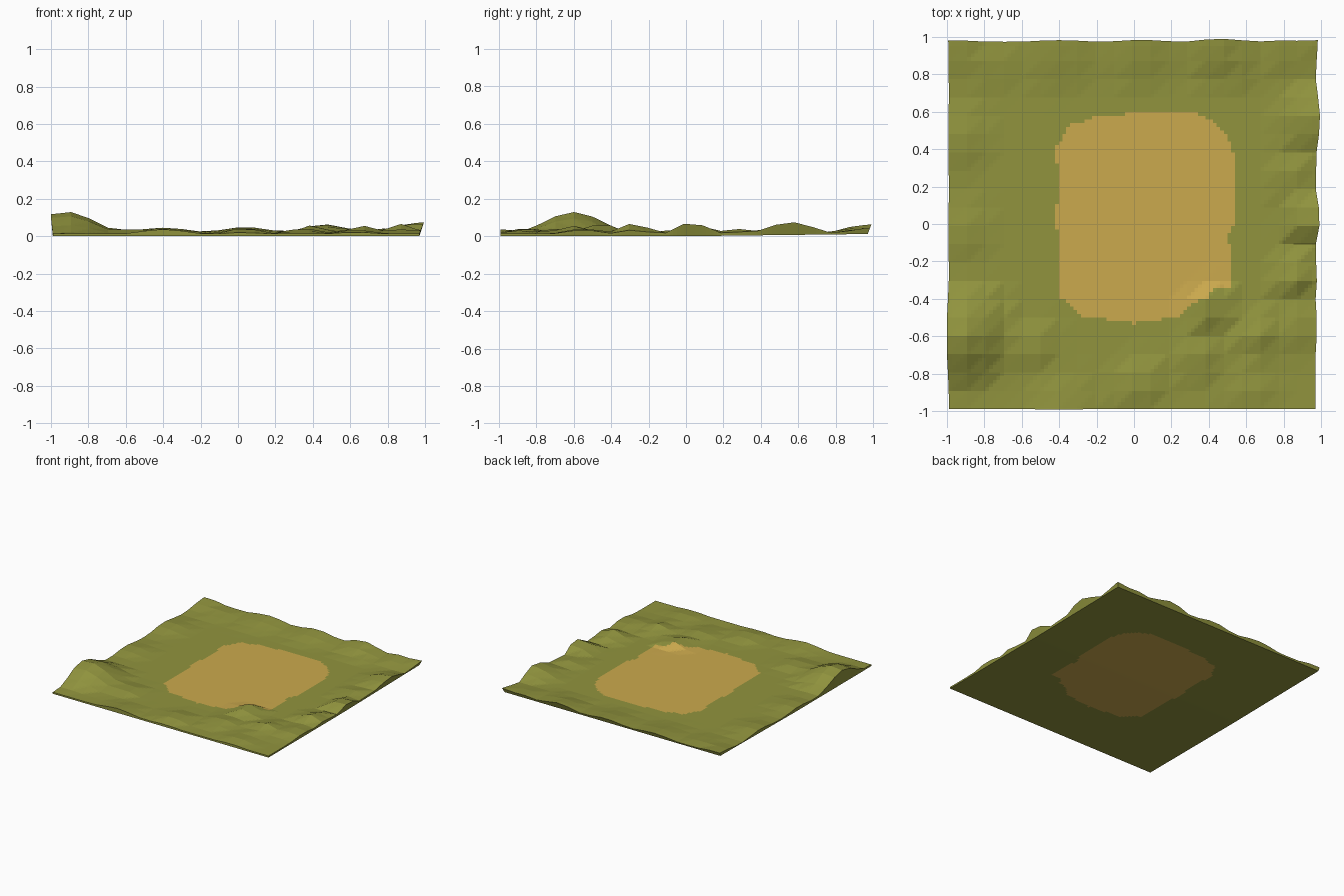
import bpy, bmesh, math

if "Cube" in bpy.data.objects:
    bpy.data.objects.remove(bpy.data.objects["Cube"])

LO, HI = -0.99, 0.97      # ground edge in x and y
N, SUB = 20, 5            # facets per side, fine cells per facet
STEP = (HI - LO) / N
GROUND = 0.013

# Hills: x, y, height, radius
BUMPS = [
    (-0.92, -0.60, 0.118, 0.34), (0.03, -0.85, 0.032, 0.20), (0.40, -0.45, 0.058, 0.16),
    (0.93, 0.03, 0.072, 0.17), (0.87, -0.28, 0.055, 0.17), (0.67, -0.60, 0.042, 0.18),
    (-0.55, -0.65, 0.030, 0.19), (0.96, 0.56, 0.062, 0.26), (0.46, 0.97, 0.050, 0.27),
    (0.04, 0.97, 0.035, 0.30), (-0.40, 0.97, 0.032, 0.33), (0.80, 0.96, 0.028, 0.25),
    (-0.95, 0.97, 0.028, 0.27), (-0.94, 0.45, 0.026, 0.24), (-0.75, 0.88, 0.018, 0.24),
    (0.58, 0.86, 0.022, 0.18), (0.90, -0.55, 0.028, 0.20), (0.35, -0.70, 0.028, 0.20),
    (-0.40, -0.99, 0.024, 0.24), (0.63, -0.88, 0.020, 0.20), (0.86, 0.27, 0.026, 0.19),
    (-0.93, -0.05, 0.022, 0.22), (0.97, 0.97, 0.030, 0.20),
]

# Outline of the bare sand
SAND = [(-.41, -.39), (-.37, -.40), (-.27, -.50), (-.15, -.51), (0, -.53), (.15, -.51),
        (.24, -.50), (.31, -.42), (.40, -.39), (.43, -.34), (.51, -.34), (.52, -.15),
        (.50, -.08), (.53, 0), (.54, .36), (.48, .50), (.40, .56), (.32, .595),
        (-.20, .585), (-.28, .54), (-.35, .53), (-.36, .49), (-.42, .41), (-.40, .20),
        (-.42, .05), (-.40, -.15)]


def hill(x, y):
    h = 0.0
    for bx, by, a, r in BUMPS:
        d = math.hypot(x - bx, y - by) / r
        if d < 1:
            h = max(h, a * (1 - d) ** 2 * (1 + 2 * d)) + 0.25 * min(h, a * (1 - d) ** 2)
    return h


LAT = [[hill(LO + i * STEP, LO + j * STEP) for j in range(N + 1)] for i in range(N + 1)]


def facet_height(i, j):
    """Height on the coarse triangulated lattice at fine index i, j."""
    a, b = min(i // SUB, N - 1), min(j // SUB, N - 1)
    u, v = i / SUB - a, j / SUB - b
    p, q, r, s = LAT[a][b], LAT[a + 1][b], LAT[a + 1][b + 1], LAT[a][b + 1]
    if u > v:
        return p + (q - p) * u + (r - q) * v
    return p + (r - s) * u + (s - p) * v


def in_sand(x, y):
    inside = False
    for (x1, y1), (x2, y2) in zip(SAND, SAND[1:] + SAND[:1]):
        if (y1 > y) != (y2 > y) and x < x1 + (y - y1) * (x2 - x1) / (y2 - y1):
            inside = not inside
    return inside


def material(name, rgb):
    m = bpy.data.materials.new(name)
    m.diffuse_color = (*rgb, 1)
    m.use_nodes = True
    m.node_tree.nodes["Principled BSDF"].inputs["Base Color"].default_value = m.diffuse_color
    return m


M = N * SUB
bm = bmesh.new()
top, bottom = [], []
for i in range(M + 1):
    top.append([])
    bottom.append([])
    for j in range(M + 1):
        x, y = LO + i * STEP / SUB, LO + j * STEP / SUB
        h = facet_height(i, j)
        # high rims bulge slightly outward
        out = min(0.03, 0.4 * h)
        tx = x + out * ((i == M) - (i == 0) * 0.3)
        ty = y + out * ((j == M) - (j == 0) * 0.1)
        low = 0.012 * max(0.0, y)
        top[i].append(bm.verts.new((tx, ty, GROUND + h)))
        bottom[i].append(bm.verts.new((x, y, min(low, GROUND - 0.001))))

# Rolling top and flat underside, sand coloured by outline
for i in range(M):
    for j in range(M):
        x, y = LO + (i + .5) * STEP / SUB, LO + (j + .5) * STEP / SUB
        k = 1 if in_sand(x, y) else 0
        t = bm.faces.new((top[i][j], top[i + 1][j], top[i + 1][j + 1], top[i][j + 1]))
        b = bm.faces.new((bottom[i][j], bottom[i][j + 1], bottom[i + 1][j + 1], bottom[i + 1][j]))
        t.material_index = b.material_index = k

# Side walls
for i in range(M):
    bm.faces.new((bottom[i][0], bottom[i + 1][0], top[i + 1][0], top[i][0]))
    bm.faces.new((bottom[i + 1][M], bottom[i][M], top[i][M], top[i + 1][M]))
    bm.faces.new((bottom[0][i + 1], bottom[0][i], top[0][i], top[0][i + 1]))
    bm.faces.new((bottom[M][i], bottom[M][i + 1], top[M][i + 1], top[M][i]))

mesh = bpy.data.meshes.new("terrain")
bm.to_mesh(mesh)
bm.free()
mesh.materials.append(material("grass green", (0.283, 0.296, 0.048)))
mesh.materials.append(material("sand", (0.60, 0.40, 0.075)))
bpy.context.collection.objects.link(bpy.data.objects.new("terrain", mesh))
